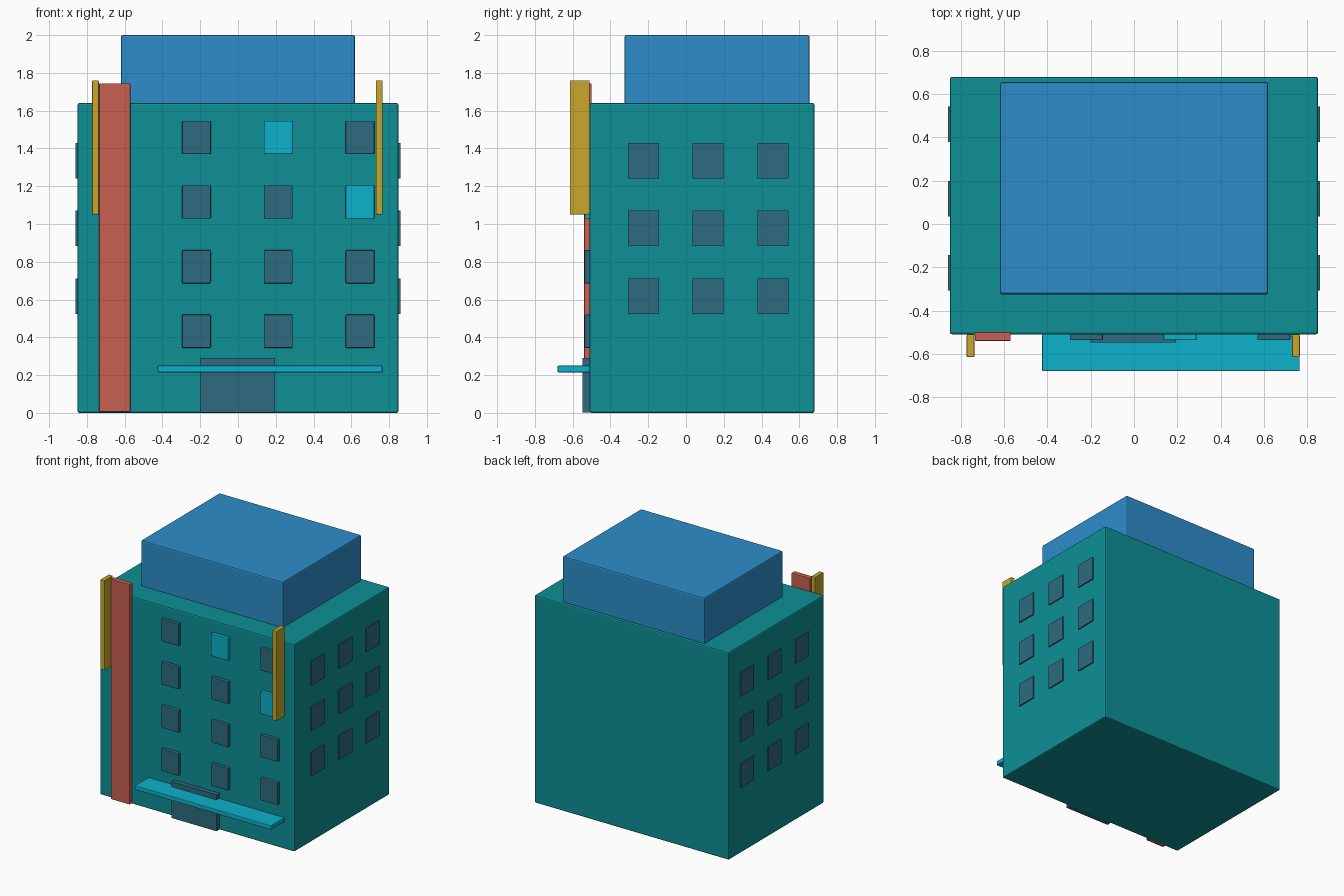
import bpy

cube = bpy.data.objects.get("Cube")
if cube:
    bpy.data.objects.remove(cube, do_unlink=True)


def make_material(name, rgb):
    mat = bpy.data.materials.new(name)
    mat.use_nodes = True
    color = (*rgb, 1)
    mat.diffuse_color = color
    mat.node_tree.nodes["Principled BSDF"].inputs["Base Color"].default_value = color
    return mat


teal = make_material("teal", (0.004, 0.28, 0.3))
blue = make_material("blue", (0.026, 0.27, 0.59))
coral = make_material("coral", (0.58, 0.117, 0.084))
yellow = make_material("yellow", (0.58, 0.39, 0.024))
cyan = make_material("cyan", (0.004, 0.445, 0.604))
slate = make_material("slate", (0.026, 0.147, 0.216))


def box(name, xs, ys, zs, mat, bevel=0.0):
    """Box spanning the given ranges, with optional softened edges."""
    spans = (xs, ys, zs)
    bpy.ops.mesh.primitive_cube_add(size=1, location=[sum(s) / 2 for s in spans])
    obj = bpy.context.object
    obj.name = name
    obj.scale = [s[1] - s[0] for s in spans]
    bpy.ops.object.transform_apply(location=False, rotation=False, scale=True)
    obj.data.materials.append(mat)
    if bevel:
        mod = obj.modifiers.new("edge_bevel", "BEVEL")
        mod.width = bevel
        mod.segments = 2
    return obj


# Main masses
front = -0.51
box("main_block", (-0.85, 0.85), (front, 0.68), (0, 1.64), teal, 0.01)
box("roof_block", (-0.62, 0.62), (-0.325, 0.655), (1.62, 2), blue, 0.01)

# Facade strip and vertical fins
box("facade_strip", (-0.735, -0.57), (-0.54, -0.5), (0.005, 1.745), coral, 0.005)
for side, x in (("right", -0.755), ("left", 0.748)):
    box(side + "_fin", (x - 0.018, x + 0.018), (-0.615, front), (1.05, 1.76), yellow, 0.005)

# Entrance
box("door", (-0.2, 0.195), (-0.547, -0.5), (0.003, 0.29), slate)
box("canopy", (-0.425, 0.765), (-0.68, front), (0.215, 0.25), cyan, 0.005)

# Front windows, two of them lit
lit = {(3, 1), (2, 2)}
for row in range(4):
    for col in range(3):
        x, z = -0.22 + 0.433 * col, 0.432 + 0.342 * row
        box(f"front_window_{row}_{col}", (x - 0.076, x + 0.076), (-0.537, -0.5),
            (z - 0.088, z + 0.088), cyan if (row, col) in lit else slate, 0.005)

# Side windows on both walls
for side, sign in (("right", -1), ("left", 1)):
    for row in range(3):
        for col in range(3):
            y, z = -0.226 + 0.343 * col, 0.618 + 0.359 * row
            box(f"{side}_window_{row}_{col}", sorted((sign * 0.83, sign * 0.86)),
                (y - 0.082, y + 0.082), (z - 0.094, z + 0.094), slate)
